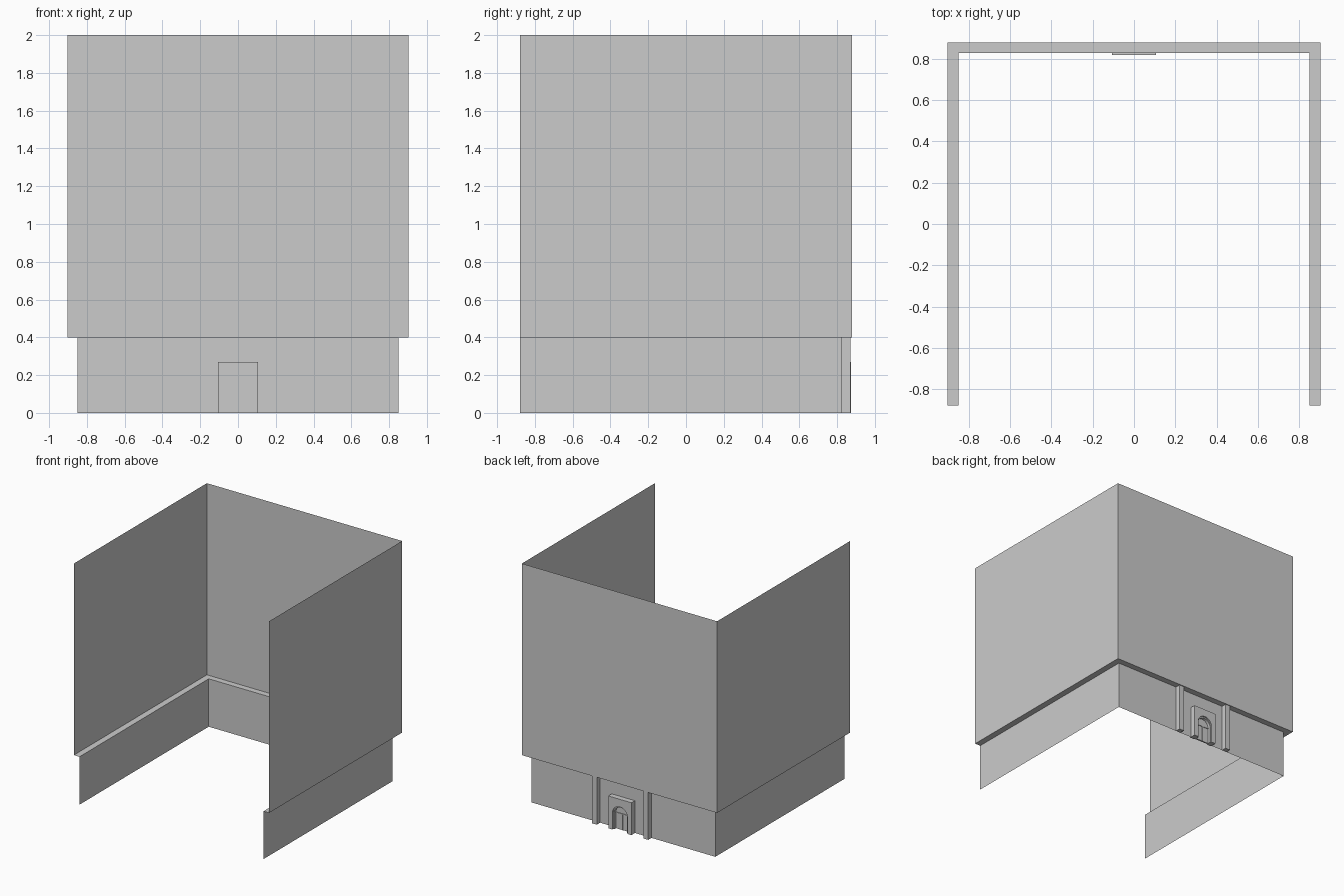
import bpy, bmesh, math

if "Cube" in bpy.data.objects:
    bpy.data.objects.remove(bpy.data.objects["Cube"])

FRONT, LOW_X, LOW_Y, UP_X, UP_Y = -0.878, 0.85, 0.827, 0.902, 0.878


def finish(bm, name):
    me = bpy.data.meshes.new(name)
    bm.to_mesh(me)
    bm.free()
    ob = bpy.data.objects.new(name, me)
    bpy.context.collection.objects.link(ob)
    return ob


def u_path(x, y, z):
    return [(-x, FRONT, z), (-x, y, z), (x, y, z), (x, FRONT, z)]


def u_sheet(name, lower, upper):
    """Open three-sided sheet bridging two U-shaped paths."""
    bm = bmesh.new()
    a = [bm.verts.new(p) for p in lower]
    b = [bm.verts.new(p) for p in upper]
    for i in range(3):
        bm.faces.new((a[i + 1], a[i], b[i], b[i + 1]))
    return finish(bm, name)


def prism(name, pts, y0, y1):
    """Solid from an x/z outline, extruded along y."""
    bm = bmesh.new()
    f = bm.faces.new([bm.verts.new((x, y0, z)) for x, z in pts])
    r = bmesh.ops.extrude_face_region(bm, geom=[f])
    for v in r["geom"]:
        if isinstance(v, bmesh.types.BMVert):
            v.co.y = y1
    bmesh.ops.recalc_face_normals(bm, faces=bm.faces[:])
    return finish(bm, name)


def arch(r, top, n=16):
    """Round-headed outline from right foot to left foot."""
    c = top - r
    return [(r, 0)] + [(r * math.cos(math.pi * i / n), c + r * math.sin(math.pi * i / n))
                       for i in range(n + 1)] + [(-r, 0)]


# Walls: recessed ground floor, overhang ledge, tall upper floors
u_sheet("ground_floor_wall", u_path(LOW_X, LOW_Y, 0), u_path(LOW_X, LOW_Y, 0.4))
u_sheet("overhang_ledge", u_path(LOW_X, LOW_Y, 0.4), u_path(UP_X, UP_Y, 0.4))
u_sheet("upper_wall", u_path(UP_X, UP_Y, 0.4), u_path(UP_X, UP_Y, 2.0))

# Entrance portal with arched opening, trim and door
portal = [(-0.107, 0), (-0.107, 0.27), (0.107, 0.27), (0.107, 0)]
prism("entrance_portal", portal + arch(0.069, 0.207), 0.818, 0.873)
prism("arch_trim", arch(0.069, 0.207)[::-1] + arch(0.06, 0.197), 0.822, 0.862)
prism("door", arch(0.06, 0.197), 0.826, 0.838)
prism("door_transom", [(-0.06, 0.13), (0.06, 0.13), (0.06, 0.137), (-0.06, 0.137)], 0.838, 0.843)
prism("door_center_rail", [(-0.003, 0), (0.003, 0), (0.003, 0.13), (-0.003, 0.13)], 0.838, 0.843)

# Full-height pilasters flanking the entrance
for s, side in ((-1, "left"), (1, "right")):
    prism("pilaster_" + side, [(s * 0.215, 0), (s * 0.26, 0), (s * 0.26, 0.4), (s * 0.215, 0.4)],
          LOW_Y, 0.87)
